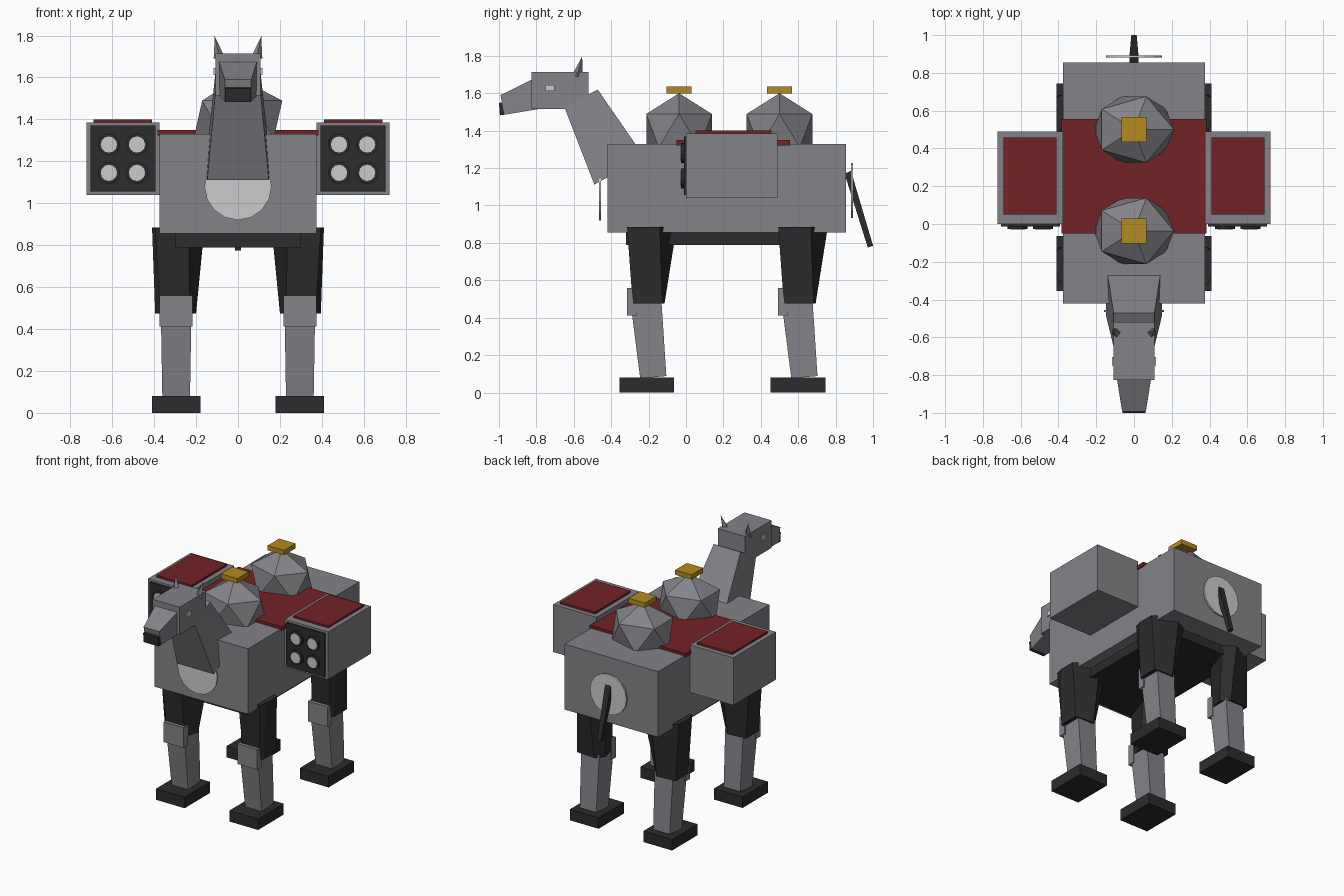
import bpy, bmesh, math
from mathutils import Vector, Matrix

if "Cube" in bpy.data.objects:
    bpy.data.objects.remove(bpy.data.objects["Cube"])


def material(name, rgb):
    m = bpy.data.materials.new(name)
    m.diffuse_color = (*rgb, 1)
    m.use_nodes = True
    m.node_tree.nodes["Principled BSDF"].inputs["Base Color"].default_value = m.diffuse_color
    return m


GREY = material("steel_grey", (0.23, 0.23, 0.25))
DARK = material("dark_iron", (0.025, 0.025, 0.025))
RED = material("dark_red", (0.17, 0.016, 0.018))
GOLD = material("gold", (0.46, 0.26, 0.016))
PALE = material("pale_grey", (0.60, 0.60, 0.60))


def finish(name, bm, mat):
    bmesh.ops.recalc_face_normals(bm, faces=bm.faces)
    mesh = bpy.data.meshes.new(name)
    bm.to_mesh(mesh)
    bm.free()
    mesh.materials.append(mat)
    ob = bpy.data.objects.new(name, mesh)
    bpy.context.collection.objects.link(ob)
    return ob


def loft(name, low, high, mat):
    """Closed solid between two matching rings of points."""
    bm = bmesh.new()
    a = [bm.verts.new(p) for p in low]
    b = [bm.verts.new(p) for p in high]
    n = len(a)
    bm.faces.new(a)
    bm.faces.new(b)
    for i in range(n):
        j = (i + 1) % n
        bm.faces.new((a[i], a[j], b[j], b[i]))
    return finish(name, bm, mat)


def box(name, x, y, z, mat):
    ring = [(x[0], y[0]), (x[1], y[0]), (x[1], y[1]), (x[0], y[1])]
    return loft(name, [(*p, z[0]) for p in ring], [(*p, z[1]) for p in ring], mat)


def slab(w, front, back, cx=0):
    """Four corners of a tilted rectangle; front and back are (y, z)."""
    return [(cx - w, *front), (cx + w, *front), (cx + w, *back), (cx - w, *back)]


def disc(name, x, y, z, r, depth, n, mat):
    """Short cylinder lying along y."""
    bm = bmesh.new()
    bmesh.ops.create_cone(bm, cap_ends=True, segments=n, radius1=r, radius2=r, depth=depth,
                          matrix=Matrix.Translation((x, y, z)) @ Matrix.Rotation(math.pi / 2, 4, 'X'))
    return finish(name, bm, mat)


# Body, belly plate and saddle blanket
box("body", (-0.375, 0.375), (-0.42, 0.855), (0.855, 1.33), GREY)
box("belly_plate", (-0.30, 0.30), (-0.32, 0.70), (0.79, 0.857), DARK)
box("blanket", (-0.385, 0.385), (-0.05, 0.555), (1.322, 1.35), RED)

# Humps with caps
for label, y in (("front", -0.037), ("rear", 0.50)):
    bm = bmesh.new()
    bmesh.ops.create_icosphere(bm, subdivisions=1, radius=1,
                               matrix=Matrix.Translation((0, y, 1.40)) @ Matrix.Diagonal((0.236, 0.206, 0.20, 1)))
    finish(label + "_hump", bm, GREY)
    box(label + "_hump_cap", (-0.066, 0.066), (y - 0.066, y + 0.066), (1.60, 1.635), GOLD)

# Neck, head, muzzle and nose
loft("neck", slab(0.147, (-0.49, 1.112), (-0.222, 1.258)),
     slab(0.108, (-0.65, 1.525), (-0.472, 1.62)), GREY)
box("head", (-0.108, 0.108), (-0.825, -0.52), (1.515, 1.715), GREY)
loft("muzzle", slab(0.092, (-0.79, 1.515), (-0.81, 1.68)),
     slab(0.063, (-0.97, 1.485), (-0.992, 1.59)), GREY)
loft("nose", slab(0.061, (-0.96, 1.487), (-0.965, 1.555)),
     slab(0.061, (-0.995, 1.482), (-1.0, 1.548)), DARK)

# Chest and rump discs, tail
disc("chest_disc", 0, -0.46, 1.08, 0.16, 0.012, 16, PALE)
disc("rump_disc", 0, 0.887, 1.08, 0.147, 0.012, 16, PALE)
loft("tail", slab(0.025, (0.848, 1.17), (0.882, 1.185)),
     slab(0.014, (0.972, 0.775), (1.0, 0.785)), DARK)

for s, side in ((-1, "left"), (1, "right")):
    # Eyes and ears
    box(side + "_eye", sorted((s * 0.10, s * 0.117)), (-0.75, -0.703), (1.612, 1.645), PALE)
    base, tip = Vector((s * 0.088, -0.583, 1.69)), Vector((s * 0.111, -0.555, 1.797))
    bm = bmesh.new()
    ring = [bm.verts.new(base + Vector((0.028 * math.cos(a), 0.03 * math.sin(a), 0)))
            for a in (i * math.pi / 2 for i in range(4))]
    top = bm.verts.new(tip)
    bm.faces.new(ring)
    for i in range(4):
        bm.faces.new((ring[i], ring[(i + 1) % 4], top))
    finish(side + "_ear", bm, GREY)

    # Side pods with lids, front panels and tubes
    box(side + "_pod", sorted((s * 0.375, s * 0.723)), (0.0, 0.49), (1.04, 1.385), GREY)
    box(side + "_pod_lid", sorted((s * 0.41, s * 0.69)), (0.05, 0.457), (1.38, 1.40), RED)
    box(side + "_pod_panel", sorted((s * 0.393, s * 0.703)), (-0.012, 0.005), (1.055, 1.37), DARK)
    for x in (0.482, 0.616):
        for z in (1.145, 1.28):
            disc(side + "_pod_tube", s * x, -0.014, z, 0.053, 0.026, 12, DARK)
            disc(side + "_tube_tip", s * x, -0.026, z, 0.039, 0.008, 12, PALE)

    # Legs: thigh, knee pad, shin and foot
    for end, dy in (("front", 0), ("rear", 0.808)):
        name = side + "_" + end
        thigh_top = [(0.41, -0.26), (0.395, -0.315), (0.237, -0.315),
                     (0.16, -0.10), (0.25, -0.05), (0.41, -0.14)]
        thigh_low = [(0.395, -0.27), (0.37, -0.285), (0.228, -0.285),
                     (0.20, -0.17), (0.25, -0.115), (0.395, -0.125)]
        loft(name + "_thigh", [(s * x, y + dy, 0.475) for x, y in thigh_low],
             [(s * x, y + dy, 0.885) for x, y in thigh_top], DARK)
        box(name + "_knee_pad", sorted((s * 0.217, s * 0.375)), (dy - 0.316, dy - 0.265),
            (0.413, 0.56), GREY)
        loft(name + "_shin", slab(0.066, (dy - 0.245, 0.075), (dy - 0.105, 0.088), s * 0.295),
             slab(0.073, (dy - 0.297, 0.485), (dy - 0.132, 0.50), s * 0.295), GREY)
        box(name + "_foot", sorted((s * 0.18, s * 0.41)), (dy - 0.355, dy - 0.063), (0, 0.08), DARK)
